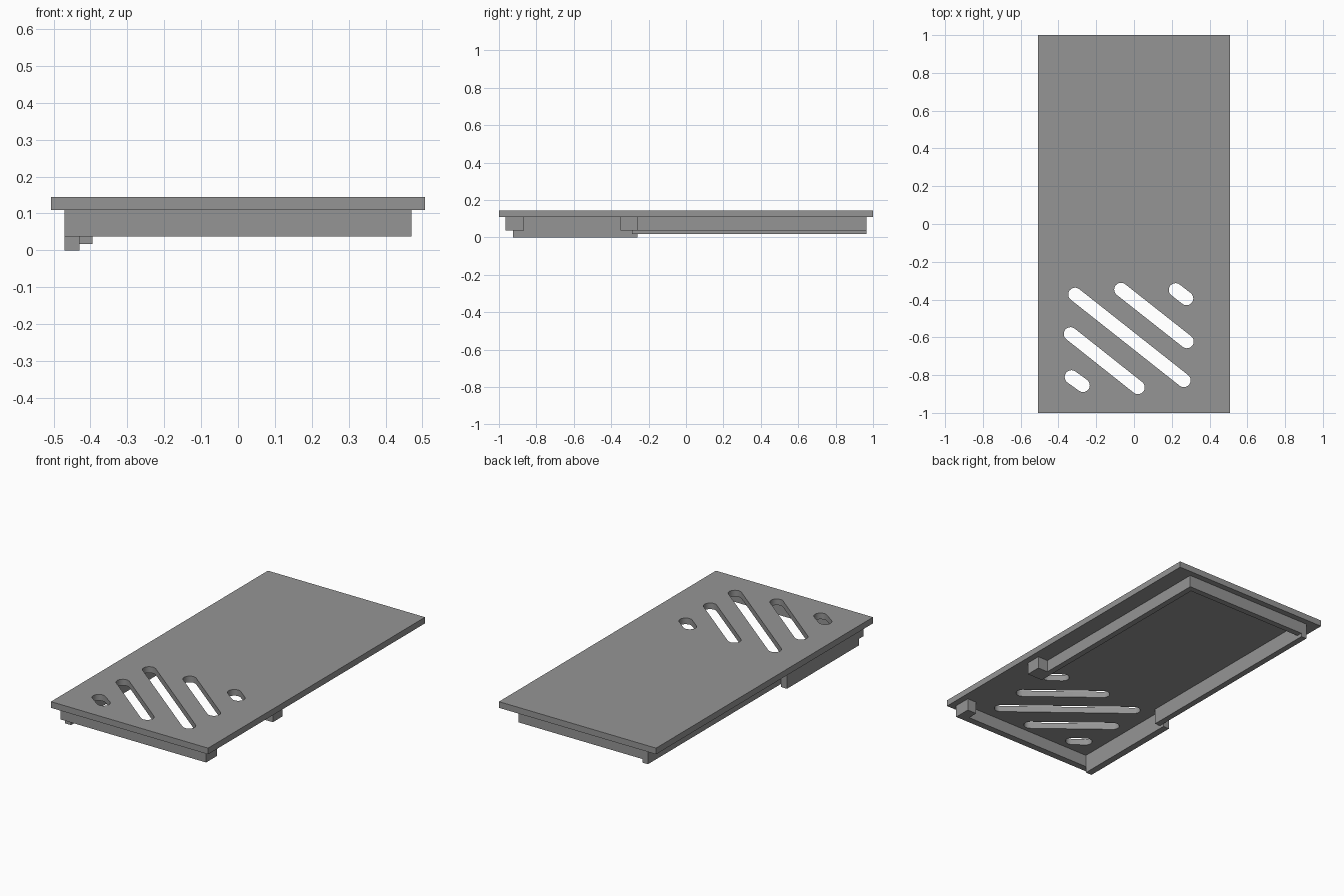
import bpy, bmesh, math
from mathutils import Vector

if "Cube" in bpy.data.objects:
    bpy.data.objects.remove(bpy.data.objects["Cube"])

grey = bpy.data.materials.new("mid grey")
grey.diffuse_color = (0.3, 0.3, 0.3, 1)
grey.use_nodes = True
grey.node_tree.nodes["Principled BSDF"].inputs["Base Color"].default_value = grey.diffuse_color

PLATE_BOTTOM, PLATE_TOP = 0.109, 0.145
SLOT_RADIUS = 0.036


def box(name, x0, x1, y0, y1, z0, z1=PLATE_BOTTOM):
    mesh = bpy.data.meshes.new(name)
    bm = bmesh.new()
    bmesh.ops.create_cube(bm, size=1)
    for v in bm.verts:
        v.co = ((x0 + x1) / 2 + v.co.x * (x1 - x0),
                (y0 + y1) / 2 + v.co.y * (y1 - y0),
                (z0 + z1) / 2 + v.co.z * (z1 - z0))
    bm.to_mesh(mesh)
    bm.free()
    mesh.materials.append(grey)
    obj = bpy.data.objects.new(name, mesh)
    bpy.context.collection.objects.link(obj)
    return obj


def capsule(a, b, r, steps=10):
    """Outline of a round-ended slot from a to b."""
    a, b = Vector(a), Vector(b)
    heading = math.atan2(b.y - a.y, b.x - a.x)
    pts = []
    for centre, start in ((b, heading - math.pi / 2), (a, heading + math.pi / 2)):
        for i in range(steps + 1):
            t = start + math.pi * i / steps
            pts.append((centre.x + r * math.cos(t), centre.y + r * math.sin(t)))
    return pts


# Cover plate: a filled outline with five diagonal vent slots
slots = [((-0.312, -0.373), (0.264, -0.828)),
         ((-0.069, -0.347), (0.280, -0.622)),
         ((0.220, -0.349), (0.278, -0.394)),
         ((-0.336, -0.582), (0.021, -0.865)),
         ((-0.331, -0.810), (-0.270, -0.854))]
outlines = [[(-0.507, -1), (0.507, -1), (0.507, 1), (-0.507, 1)]]
outlines += [capsule(a, b, SLOT_RADIUS) for a, b in slots]

curve = bpy.data.curves.new("plate_outline", 'CURVE')
curve.dimensions = '2D'
curve.fill_mode = 'BOTH'
curve.extrude = (PLATE_TOP - PLATE_BOTTOM) / 2
for pts in outlines:
    spline = curve.splines.new('POLY')
    spline.points.add(len(pts) - 1)
    for p, (x, y) in zip(spline.points, pts):
        p.co = (x, y, 0, 1)
    spline.use_cyclic_u = True
outline = bpy.data.objects.new("plate_outline", curve)
bpy.context.collection.objects.link(outline)
depsgraph = bpy.context.evaluated_depsgraph_get()
mesh = bpy.data.meshes.new_from_object(outline.evaluated_get(depsgraph))
bpy.data.objects.remove(outline)

bm = bmesh.new()
bm.from_mesh(mesh)
bmesh.ops.remove_doubles(bm, verts=bm.verts, dist=1e-4)
bmesh.ops.recalc_face_normals(bm, faces=bm.faces)
bmesh.ops.translate(bm, verts=bm.verts, vec=(0, 0, (PLATE_TOP + PLATE_BOTTOM) / 2))
bm.to_mesh(mesh)
bm.free()
mesh.materials.clear()
mesh.materials.append(grey)
plate = bpy.data.objects.new("cover_plate", mesh)
bpy.context.collection.objects.link(plate)
bpy.context.view_layer.objects.active = plate
plate.select_set(True)
bpy.ops.object.shade_smooth_by_angle(angle=math.radians(30))

# Locating rails under the plate
box("front_rail", -0.47, 0.47, -0.965, -0.925, 0.038)
box("front_right_return", 0.41, 0.47, -0.925, -0.865, 0.038)
box("left_deep_rail", -0.47, -0.43, -0.925, -0.26, 0.0)
box("left_rear_rail", -0.43, -0.395, -0.29, 0.965, 0.017)
box("back_rail", -0.395, 0.405, 0.93, 0.965, 0.038)
box("right_rail", 0.37, 0.405, -0.26, 0.93, 0.038)
box("right_rail_end_block", 0.37, 0.47, -0.35, -0.26, 0.038)
